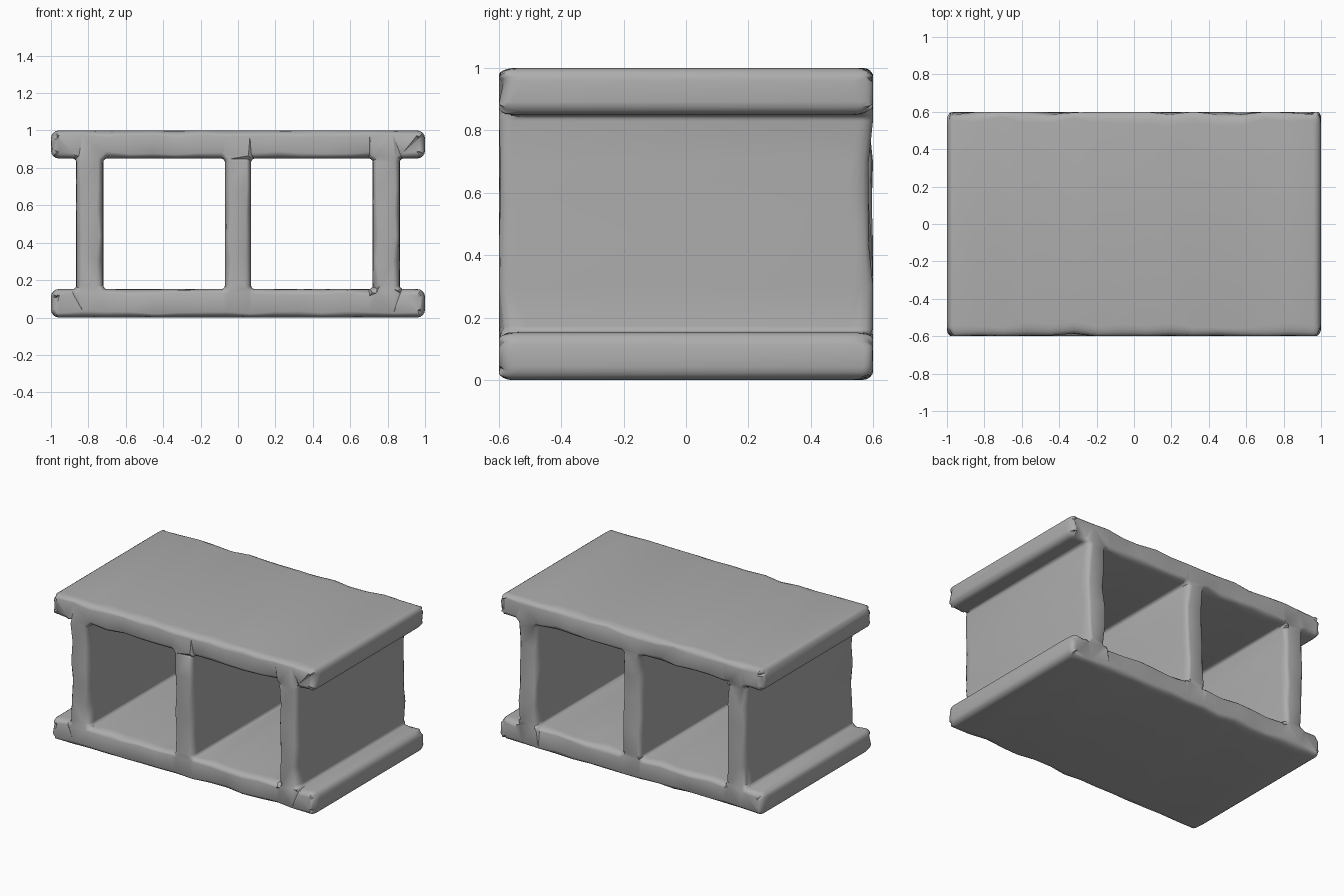
import bpy, bmesh, math, random
from mathutils import Vector

if "Cube" in bpy.data.objects:
    bpy.data.objects.remove(bpy.data.objects["Cube"])

random.seed(7)
HALF = 0.6      # half depth along y


def rounded_outline(corners, radius_of, step=0.13):
    """Closed x-z outline with filleted corners and subdivided straight runs."""
    arcs = []
    n = len(corners)
    for i, c in enumerate(corners):
        p = Vector(c)
        a = (Vector(corners[i - 1]) - p).normalized()
        b = (Vector(corners[(i + 1) % n]) - p).normalized()
        r = radius_of(c)
        centre = p + (a + b) * r
        arcs.append([centre - b * r * math.cos(t) - a * r * math.sin(t)
                     for t in (k * math.pi / 8 for k in range(5))])
    pts = []
    for i, arc in enumerate(arcs):
        pts += arc
        start, end = arc[-1], arcs[(i + 1) % n][0]
        cuts = max(1, round((end - start).length / step))
        pts += [start.lerp(end, k / cuts) for k in range(1, cuts)]
    return pts


def worn_rings(bm, pts, side):
    """Rings that round the outline over toward one open end, with random wear."""
    n = len(pts)
    wear = [(random.uniform(0.018, 0.038), random.uniform(0.03, 0.075),
             random.choice((0, 0, 0.004, 0.014))) for _ in pts]
    rings = []
    for k in range(5):
        t = k * math.pi / 8
        ring = []
        for i, p in enumerate(pts):
            tan = ((p - pts[i - 1]).normalized()
                   + (pts[(i + 1) % n] - p).normalized()).normalized()
            inward = Vector((-tan.y, tan.x))
            inset, depth, dent = wear[i]
            q = p + inward * inset * (1 - math.cos(t))
            y = HALF - dent - depth * (1 - math.sin(t))
            ring.append(bm.verts.new((q.x, side * y, q.y)))
        rings.append(ring)
    return rings    # from the wall to the end face


# Block section: two flanges, two side webs, a centre web
outer = [(-1, 0), (1, 0), (1, .152), (.865, .152), (.865, .85), (1, .85),
         (1, 1), (-1, 1), (-1, .85), (-.865, .85), (-.865, .152), (-1, .152)]
right_hole = [(.07, .152), (.07, .85), (.72, .85), (.72, .152)]
left_hole = [(x - .79, z) for x, z in right_hole]
fillet = lambda c: 0.042 if abs(c[0]) == 1 else 0.02

bm = bmesh.new()
rims = {-1: [], 1: []}
for corners in (outer, right_hole, left_hole):
    pts = rounded_outline(corners, fillet)
    front = worn_rings(bm, pts, -1)
    back = worn_rings(bm, pts, 1)
    rings = front[::-1] + back
    n = len(pts)
    for r0, r1 in zip(rings, rings[1:]):
        for i in range(n):
            j = (i + 1) % n
            bm.faces.new((r0[i], r0[j], r1[j], r1[i]))
    for side, ring in ((-1, rings[0]), (1, rings[-1])):
        rims[side] += [bm.edges.get((ring[i], ring[(i + 1) % n])) for i in range(n)]

# Front and back end faces, leaving the two cores open
for side, edges in rims.items():
    bmesh.ops.triangle_fill(bm, edges=edges, use_beauty=True,
                            use_dissolve=False, normal=(0, side, 0))
bmesh.ops.recalc_face_normals(bm, faces=bm.faces[:])

mesh = bpy.data.meshes.new("hollow_block")
bm.to_mesh(mesh)
bm.free()
block = bpy.data.objects.new("hollow_block", mesh)
bpy.context.collection.objects.link(block)

# Plain concrete colour
grey = bpy.data.materials.new("concrete_grey")
grey.diffuse_color = (0.42, 0.42, 0.42, 1)
grey.use_nodes = True
grey.node_tree.nodes["Principled BSDF"].inputs["Base Color"].default_value = grey.diffuse_color
mesh.materials.append(grey)

bpy.context.view_layer.objects.active = block
block.select_set(True)
bpy.ops.object.shade_smooth_by_angle(angle=math.radians(40))
